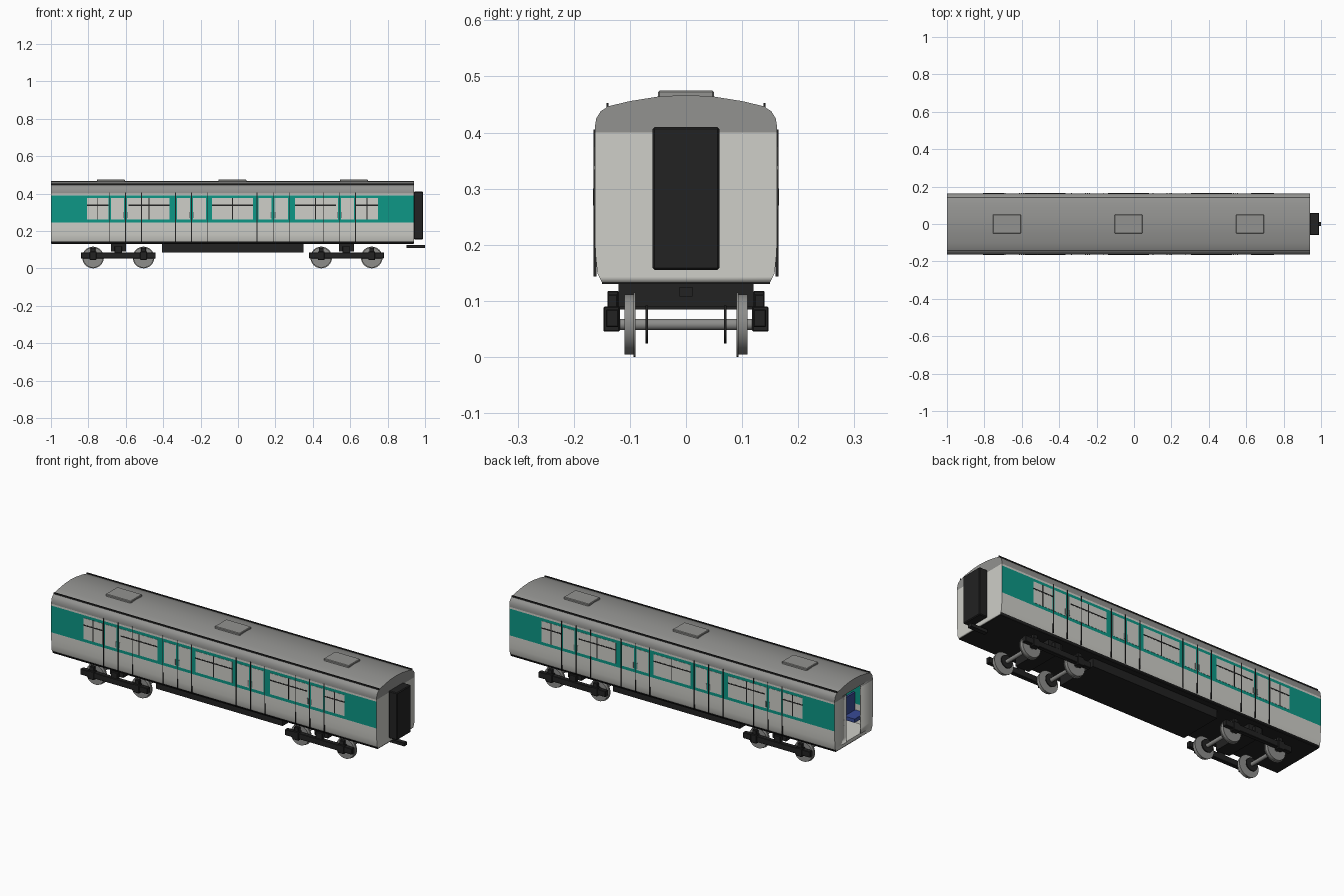
import bpy, bmesh, math
from mathutils import Matrix, Vector

default_cube = bpy.data.objects.get("Cube")
if default_cube:
    bpy.data.objects.remove(default_cube, do_unlink=True)


def make_material(name, red, green, blue):
    material = bpy.data.materials.new(name)
    material.use_nodes = True
    material.diffuse_color = (red, green, blue, 1)
    shader = material.node_tree.nodes["Principled BSDF"]
    shader.inputs["Base Color"].default_value = (red, green, blue, 1)
    return material


light_grey = make_material("light grey panel", 0.62, 0.62, 0.58)
roof_grey = make_material("roof grey", 0.29, 0.29, 0.28)
teal = make_material("teal band", 0.004, 0.31, 0.24)
black = make_material("black underframe", 0.016, 0.016, 0.016)
steel = make_material("wheel steel", 0.27, 0.27, 0.26)
blue = make_material("seat blue", 0.04, 0.07, 0.30)

BACK, FRONT = -1.0, 0.94          # ends of the car body
MIDDLE = (BACK + FRONT) / 2
WALL = 0.1625                     # half width of the body
DOOR_HALF, DOOR_LOW, DOOR_TOP = 0.06, 0.15, 0.41


def finish(name, bm, materials, smooth=False):
    bmesh.ops.recalc_face_normals(bm, faces=bm.faces)
    mesh = bpy.data.meshes.new(name)
    bm.to_mesh(mesh)
    bm.free()
    for material in materials:
        mesh.materials.append(material)
    obj = bpy.data.objects.new(name, mesh)
    bpy.context.collection.objects.link(obj)
    if smooth:
        bpy.ops.object.select_all(action="DESELECT")
        obj.select_set(True)
        bpy.context.view_layer.objects.active = obj
        bpy.ops.object.shade_smooth_by_angle(angle=math.radians(35))
    return obj


def add_box(bm, xs, ys, zs):
    """Box from three (low, high) ranges."""
    size = [high - low for low, high in (xs, ys, zs)]
    centre = Vector([(low + high) / 2 for low, high in (xs, ys, zs)])
    matrix = Matrix.Translation(centre) @ Matrix.Diagonal((*size, 1))
    bmesh.ops.create_cube(bm, size=1, matrix=matrix)


def boxes(name, material, ranges, both_sides=False, bevel=0):
    bm = bmesh.new()
    for xs, ys, zs in ranges:
        add_box(bm, xs, ys, zs)
        if both_sides:
            add_box(bm, xs, (-ys[1], -ys[0]), zs)
    obj = finish(name, bm, [material])
    if bevel:
        modifier = obj.modifiers.new("soft edges", "BEVEL")
        modifier.width = bevel
    return obj


def around(centre, half):
    return (centre - half, centre + half)


def add_cylinder(bm, x, y, z, radius, length):
    matrix = Matrix.Translation((x, y, z)) @ Matrix.Rotation(math.pi / 2, 4, "X")
    bmesh.ops.create_cone(bm, cap_ends=True, segments=32, radius1=radius,
                          radius2=radius, depth=length, matrix=matrix)


# Body shell: half section from the sill to the roof ridge, coloured by height
half = [(0.150, 0.133), (0.155, 0.143), (0.158, DOOR_LOW), (0.161, 0.18),
        (WALL, 0.21), (WALL, 0.246), (WALL, 0.39), (WALL, 0.40), (WALL, DOOR_TOP),
        (0.160, 0.425), (0.152, 0.438), (0.138, 0.447), (0.10, 0.456),
        (0.05, 0.464), (0, 0.467)]
PANEL, ROOF, BAND, SILL = range(4)


def band_for(z):
    if z > 0.40:
        return ROOF
    if 0.246 < z < 0.39:
        return BAND
    return SILL if z < 0.143 else PANEL


bm = bmesh.new()


def add_face(points, index):
    corners = []
    for point in points:
        if point not in corners:
            corners.append(point)
    face = bm.faces.new([bm.verts.new(p) for p in corners])
    face.material_index = index


for (y0, z0), (y1, z1) in zip(half, half[1:]):
    level = (z0 + z1) / 2
    for side in (-1, 1):
        a, b = side * y0, side * y1
        add_face([(BACK, a, z0), (FRONT, a, z0), (FRONT, b, z1), (BACK, b, z1)],
                 band_for(level))
    end_colour = ROOF if level > 0.40 else PANEL
    for x in (BACK, FRONT):
        if x == BACK and DOOR_LOW < level < DOOR_TOP:
            # Leave the doorway open in the back end
            for s in (-1, 1):
                add_face([(x, s * DOOR_HALF, z0), (x, s * y0, z0),
                          (x, s * y1, z1), (x, s * DOOR_HALF, z1)], end_colour)
        else:
            add_face([(x, -y0, z0), (x, y0, z0), (x, y1, z1), (x, -y1, z1)], end_colour)
bmesh.ops.remove_doubles(bm, verts=bm.verts, dist=1e-5)
body = finish("body_shell", bm, [light_grey, roof_grey, teal, black], smooth=True)
thickness = body.modifiers.new("wall thickness", "SOLIDIFY")
thickness.thickness = 0.004
thickness.offset = -1

length = (BACK + 0.002, FRONT - 0.002)
boxes("underfloor", black, [(length, around(0, 0.15), (0.13, 0.14))])
boxes("cabin_floor", light_grey, [(length, around(0, 0.15), (0.14, 0.149))])

# Windows and doors, repeated symmetrically about the body's middle
SKIN = (WALL - 0.003, WALL + 0.001)
TRIM = (WALL - 0.003, WALL + 0.002)
GLASS_Z = (0.262, 0.375)
windows = [(0.72, 0.058), (0.445, 0.11)]
doors = [0.572, 0.218]
glass, bars, seams, handles = [], [], [], []


def mirrored(offset):
    return (MIDDLE - offset, MIDDLE + offset)


for offset, half_width in windows + [(0, 0.11)]:
    for x in set(mirrored(offset)):
        glass.append((around(x, half_width), SKIN, GLASS_Z))
        bars.append((around(x, half_width), TRIM, around(0.337, 0.003)))
        bars.append((around(x, 0.0025), TRIM, GLASS_Z))
for offset in doors:
    for x in mirrored(offset):
        for side in (-1, 1):
            glass.append((around(x + side * 0.043, 0.035), SKIN, GLASS_Z))
            seams.append((around(x + side * 0.086, 0.002), TRIM, (0.143, 0.405)))
            handles.append((around(x + side * 0.011, 0.003), (WALL, WALL + 0.003), (0.27, 0.30)))
        seams.append((around(x, 0.002), TRIM, (0.143, 0.405)))
boxes("window_panes", light_grey, glass, both_sides=True)
boxes("window_bars", black, bars, both_sides=True)
boxes("door_seams", black, seams, both_sides=True)
boxes("door_handles", steel, handles, both_sides=True)

# Roof hatches and rain strips
boxes("roof_hatches", roof_grey,
      [(around(MIDDLE + step * 0.65, 0.075), around(0, 0.05), (0.455, 0.475))
       for step in (-1, 0, 1)], bevel=0.003)
boxes("rain_strips", black, [((BACK, FRONT), around(0.14, 0.0015), (0.444, 0.453))],
      both_sides=True)

# Gangway and coupler on the closed end
boxes("gangway", black, [((FRONT, 0.99), around(0, DOOR_HALF), (0.155, DOOR_TOP))], bevel=0.004)
boxes("coupler", black, [((0.90, 1.0), around(0, 0.012), (0.108, 0.125))])

# Seats inside
seat_backs, cushions = [], []
for row in range(11):
    x = -0.90 + row * 0.17
    seat_backs.append(((x, x + 0.012), (0.065, 0.155), (0.19, 0.31)))
    cushions.append(((x - 0.06, x + 0.07), (0.065, 0.155), (0.195, 0.215)))
boxes("seat_backs", blue, seat_backs, both_sides=True)
boxes("seat_cushions", blue, cushions, both_sides=True)

# Equipment box below the floor
boxes("equipment_box", black, [((-0.405, 0.35), around(0, 0.12), (0.085, 0.132))])

# Two bogies with two wheelsets each
AXLE_Z = 0.058
for name, centre in (("back", -0.64), ("front", 0.58)):
    frame = [(around(centre, 0.2), (0.12, 0.143), (0.053, 0.085)),
             (around(centre, 0.02), (0.12, 0.14), (0.08, 0.118))]
    wheels, discs = bmesh.new(), bmesh.new()
    for axle in (centre - 0.135, centre + 0.135):
        frame.append((around(axle, 0.018), (0.118, 0.147), (0.045, 0.09)))
        frame.append((around(axle, 0.013), (0.122, 0.14), (0.085, 0.112)))
        add_cylinder(wheels, axle, 0, AXLE_Z, 0.01, 0.25)
        for side in (-1, 1):
            add_cylinder(wheels, axle, side * 0.101, AXLE_Z, 0.054, 0.018)
            add_cylinder(wheels, axle, side * 0.092, AXLE_Z, AXLE_Z, 0.004)
            add_cylinder(discs, axle, side * 0.07, AXLE_Z, 0.034, 0.005)
    boxes(name + "_bogie_frame", black, frame, both_sides=True, bevel=0.002)
    boxes(name + "_bolster", black, [(around(centre, 0.04), around(0, 0.12), (0.09, 0.132))])
    finish(name + "_wheelsets", wheels, [steel], smooth=True)
    finish(name + "_brake_discs", discs, [black], smooth=True)
